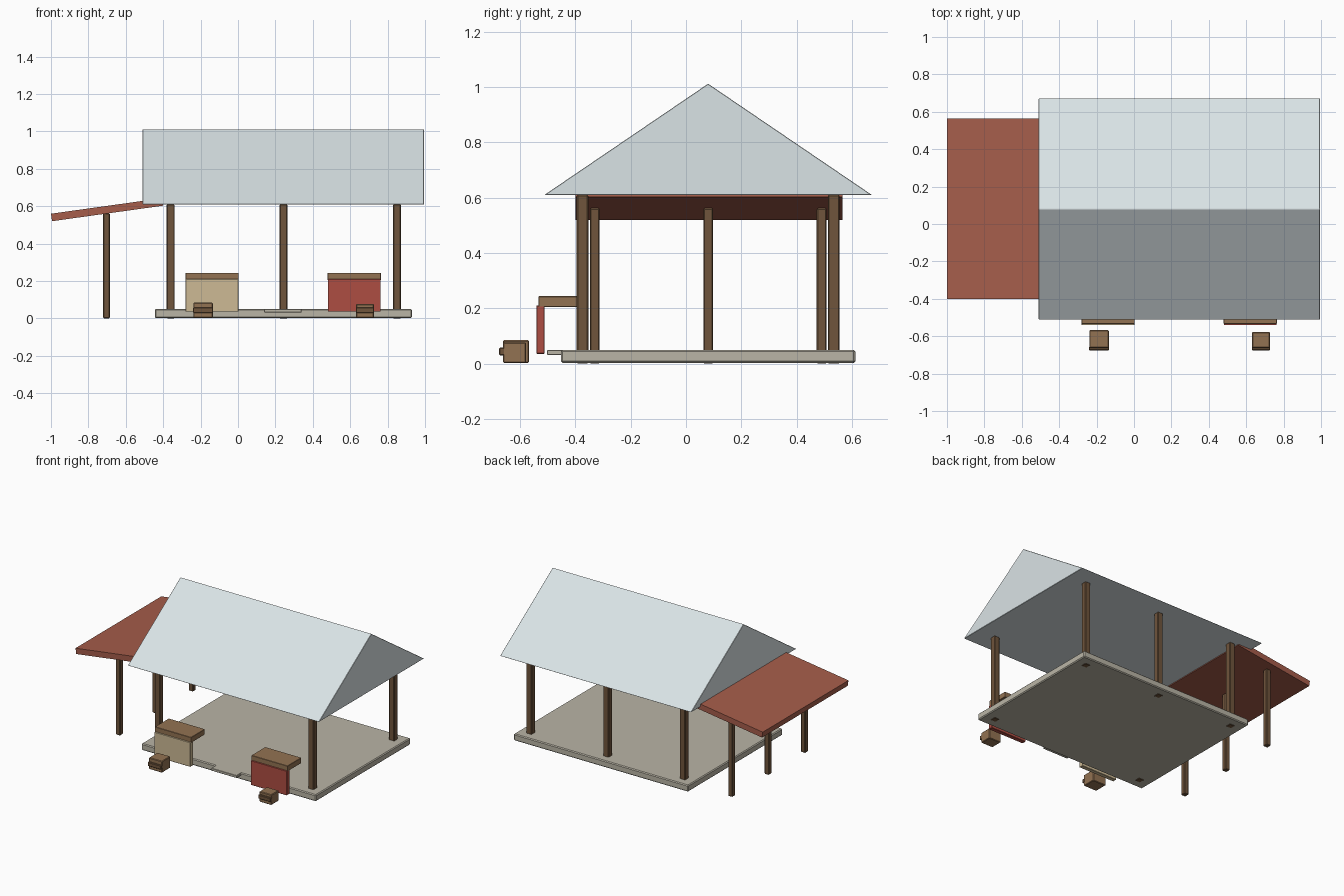
import bpy, bmesh, math

if "Cube" in bpy.data.objects:
    bpy.data.objects.remove(bpy.data.objects["Cube"])


def mat(name, rgb):
    m = bpy.data.materials.new(name)
    m.diffuse_color = (*rgb, 1)
    m.use_nodes = True
    m.node_tree.nodes["Principled BSDF"].inputs["Base Color"].default_value = m.diffuse_color
    return m


ROOF = mat("pale_metal", (0.70, 0.77, 0.79))
RUST = mat("rust_sheet", (0.38, 0.11, 0.07))
SLAB = mat("concrete", (0.49, 0.46, 0.38))
POST = mat("dark_wood", (0.16, 0.09, 0.045))
WOOD = mat("wood", (0.29, 0.17, 0.085))
CREAM = mat("cream_panel", (0.61, 0.49, 0.30))
RED = mat("red_panel", (0.42, 0.075, 0.055))


def finish(name, bm, material, bevel):
    bmesh.ops.recalc_face_normals(bm, faces=bm.faces)
    me = bpy.data.meshes.new(name)
    bm.to_mesh(me)
    bm.free()
    ob = bpy.data.objects.new(name, me)
    bpy.context.collection.objects.link(ob)
    me.materials.append(material)
    if bevel:
        b = ob.modifiers.new("bevel", "BEVEL")
        b.width, b.segments = bevel, 1
    return ob


def box(name, x, y, z, material, bevel=0.003):
    """Box from (min, max) ranges."""
    bm = bmesh.new()
    bmesh.ops.create_cube(bm, size=1)
    for v in bm.verts:
        v.co = [r[0] + (c + 0.5) * (r[1] - r[0]) for c, r in zip(v.co, (x, y, z))]
    return finish(name, bm, material, bevel)


def prism(name, profile, depth, material, bevel=0.0):
    """Extrude a closed 3D profile along the depth vector."""
    bm = bmesh.new()
    face = bm.faces.new([bm.verts.new(p) for p in profile])
    ext = bmesh.ops.extrude_face_region(bm, geom=[face], use_keep_orig=True)
    verts = [g for g in ext["geom"] if isinstance(g, bmesh.types.BMVert)]
    bmesh.ops.translate(bm, vec=depth, verts=verts)
    return finish(name, bm, material, bevel)


def post(name, x, y, top, w):
    box(name, (x - w / 2, x + w / 2), (y - w / 2, y + w / 2), (0, top), POST, 0.004)


# floor slab and entry step
box("floor_slab", (-0.445, 0.93), (-0.452, 0.612), (0.003, 0.05), SLAB, 0.006)
box("entry_step", (0.14, 0.34), (-0.502, -0.44), (0.032, 0.05), SLAB, 0.002)

# main gable roof, closed underneath
prism("gable_roof", [(-0.51, -0.512, 0.61), (-0.51, 0.672, 0.61), (-0.51, 0.08, 1.012)],
      (1.505, 0, 0), ROOF, 0.002)

# sloping side roof
prism("side_roof", [(-0.994, -0.4, 0.52), (-0.4, -0.4, 0.603),
                    (-0.406, -0.4, 0.643), (-1.0, -0.4, 0.56)],
      (0, 0.965, 0), RUST)

# posts under the main roof: two in front, three behind
for i, x in enumerate((-0.36, 0.85)):
    post(f"front_post_{i + 1}", x, -0.374, 0.61, 0.042)
for i, x in enumerate((-0.36, 0.243, 0.85)):
    post(f"back_post_{i + 1}", x, 0.534, 0.61, 0.042)

# thinner posts under the side roof
for i, y in enumerate((-0.33, 0.08, 0.49)):
    post(f"side_post_{i + 1}", -0.703, y, 0.562, 0.035)

# counters with front panel and wooden top
for side, x, colour in (("left", -0.28, CREAM), ("right", 0.48, RED)):
    box(f"{side}_counter_panel", (x, x + 0.283), (-0.541, -0.511), (0.036, 0.21), colour, 0.002)
    box(f"{side}_counter_top", (x - 0.001, x + 0.284), (-0.534, -0.378), (0.205, 0.244), WOOD, 0.002)

# crates with a slat across the front
for side, x, w, back, top in (("left", -0.187, 0.104, -0.567, 0.085),
                              ("right", 0.679, 0.095, -0.578, 0.077)):
    xr = (x - w / 2, x + w / 2)
    box(f"{side}_crate", xr, (-0.662, back), (0.003, top), WOOD, 0.004)
    box(f"{side}_crate_slat", (xr[0] - 0.001, xr[1] + 0.001), (-0.675, -0.655), (0.03, 0.058), POST, 0.003)
